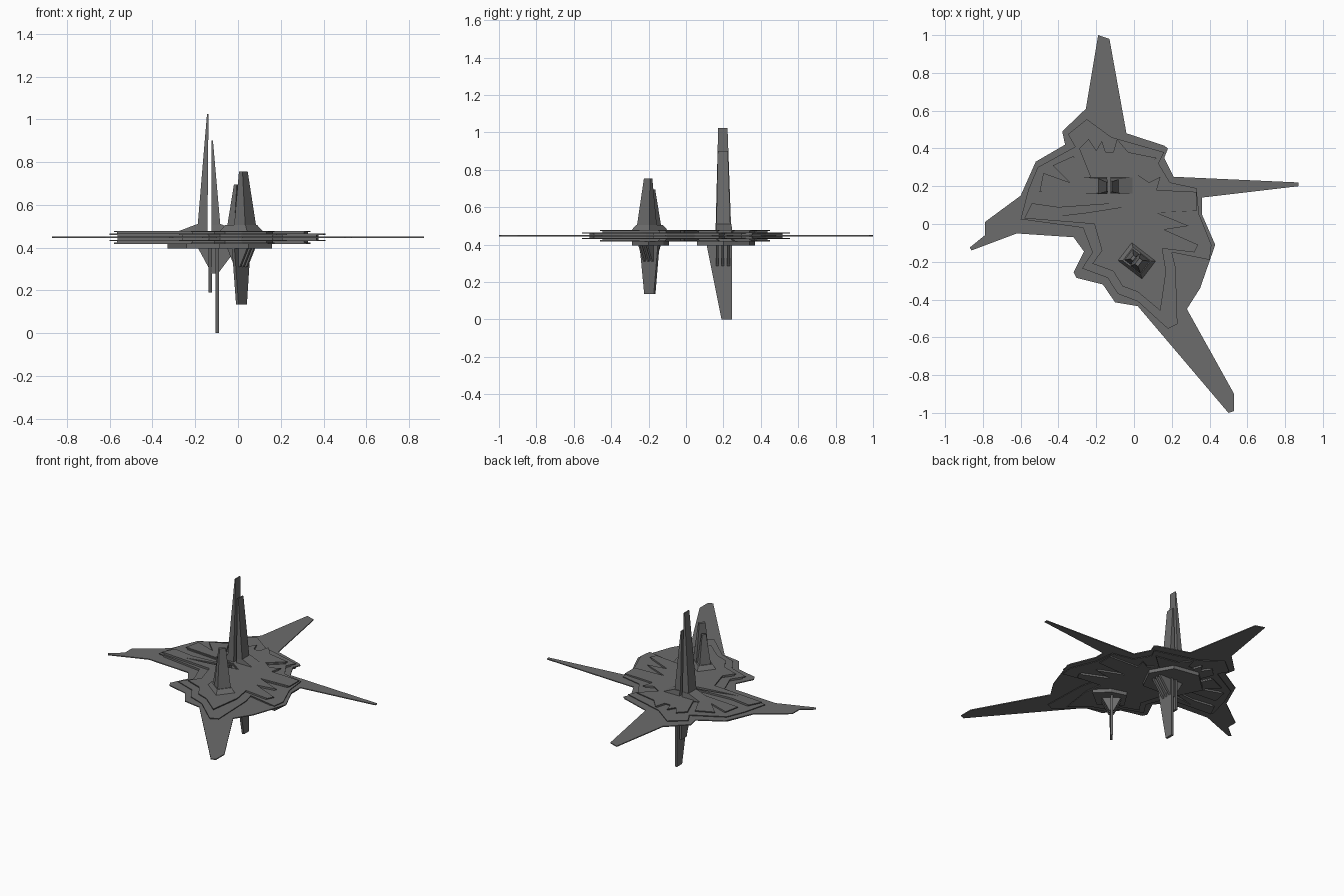
import bpy, bmesh, math
from mathutils import Matrix, Vector

if "Cube" in bpy.data.objects:
    bpy.data.objects.remove(bpy.data.objects["Cube"])

grey = bpy.data.materials.new("dark grey metal")
grey.diffuse_color = (0.15, 0.15, 0.15, 1)
grey.use_nodes = True
grey.node_tree.nodes["Principled BSDF"].inputs["Base Color"].default_value = grey.diffuse_color
MID = 0.448  # height of the central sheet


def finish(name, bm, matrix=None):
    if matrix:
        bm.transform(matrix)
    bmesh.ops.recalc_face_normals(bm, faces=bm.faces)
    me = bpy.data.meshes.new(name)
    bm.to_mesh(me)
    bm.free()
    me.materials.append(grey)
    ob = bpy.data.objects.new(name, me)
    bpy.context.collection.objects.link(ob)
    return ob


def slab(name, pts, z0, z1, shrink=1.0, centre=(-0.08, 0.0)):
    """Flat plate from an outline seen from above."""
    cx, cy = centre
    bm = bmesh.new()
    f = bm.faces.new([bm.verts.new((cx + (x - cx) * shrink, cy + (y - cy) * shrink, z0))
                      for x, y in pts])
    up = bmesh.ops.extrude_face_region(bm, geom=[f])["geom"]
    bmesh.ops.translate(bm, vec=(0, 0, z1 - z0),
                        verts=[v for v in up if isinstance(v, bmesh.types.BMVert)])
    return finish(name, bm)


def upright(name, profile, axis, pos, thick, matrix):
    """Vertical plate: profile is (along, z), thickness across the other axis."""
    bm = bmesh.new()
    sides = []
    for s in (-0.5, 0.5):
        o = pos + s * thick
        sides.append([bm.verts.new((a, o, z) if axis == "x" else (o, a, z)) for a, z in profile])
    bm.faces.new(sides[0])
    bm.faces.new(sides[1][::-1])
    n = len(profile)
    for i in range(n):
        j = (i + 1) % n
        bm.faces.new((sides[0][i], sides[0][j], sides[1][j], sides[1][i]))
    return finish(name, bm, matrix)


def frustum(name, low, high, matrix):
    """Tapered block between two rectangles (x0, x1, y0, y1, z)."""
    bm = bmesh.new()
    rings = [[bm.verts.new(p) for p in ((a, c, z), (b, c, z), (b, d, z), (a, d, z))]
             for a, b, c, d, z in (low, high)]
    bm.faces.new(rings[0])
    bm.faces.new(rings[1])
    for i in range(4):
        j = (i + 1) % 4
        bm.faces.new((rings[0][i], rings[0][j], rings[1][j], rings[1][i]))
    return finish(name, bm, matrix)


# Central thin sheet with the four long points
sheet = [(-.19, 1), (-.13, .98), (-.04, .48), (.16, .415), (.18, .4), (.16, .35), (.21, .25),
         (.87, .22), (.87, .2), (.36, .14), (.36, .05), (.43, -.11), (.35, -.34), (.28, -.45),
         (.53, -.9), (.53, -.99), (.5, -1), (.02, -.435), (-.1, -.415), (-.165, -.32),
         (-.305, -.285), (-.32, -.255), (-.265, -.145), (-.32, -.07), (-.62, -.05),
         (-.86, -.14), (-.87, -.125), (-.79, -.06), (-.79, .01), (-.6, .15), (-.52, .33),
         (-.365, .42), (-.38, .49), (-.255, .61)]
slab("central_sheet", sheet, MID - .003, MID + .003)

# Hull layers, mirrored above and below the sheet
hull = [(-.25, .555), (-.12, .46), (.16, .38), (.13, .32), (.19, .22), (.33, .19), (.345, .05),
        (.41, -.11), (.4, -.19), (.2, -.15), (.22, -.23), (.23, -.53), (.18, -.555), (.02, -.41),
        (-.085, -.37), (-.14, -.285), (-.275, -.235), (-.22, -.15), (-.27, -.02), (-.6, .025),
        (-.56, .18), (-.51, .3), (-.31, .41), (-.35, .475)]
deck = [(-.24, .45), (-.2, .39), (-.17, .44), (-.15, .38), (-.11, .38), (-.09, .45), (-.03, .38),
        (.12, .35), (.02, .26), (.08, .22), (.14, .25), (.12, .18), (.33, .17), (.33, .07),
        (.12, .06), (.29, -.01), (.16, -.03), (.34, -.11), (.32, -.15), (.15, -.13), (.17, -.25),
        (.14, -.46), (.02, -.36), (-.06, -.33), (-.11, -.25), (-.22, -.21), (-.17, -.14),
        (-.21, 0), (-.58, .03), (-.54, .11), (-.4, .09), (-.12, .11), (-.42, .04), (-.25, .06),
        (-.06, .09), (-.13, .14), (-.5, .17), (-.48, .27), (-.34, .22), (-.43, .31),
        (-.32, .36), (-.26, .24), (-.23, .25), (-.29, .4)]
for side, s in (("upper", 1), ("lower", -1)):
    slab(side + "_hull_core", hull, MID, MID + s * .012, .93)
    slab(side + "_hull_plate", hull, MID + s * .012, MID + s * .017)
    slab(side + "_deck_core", deck, MID + s * .017, MID + s * .024, .97)
    slab(side + "_deck_plate", deck, MID + s * .024, MID + s * .03)

# Extra plates on the underside carrying the lower fins
slab("lower_rear_pad", [(-.33, .25), (-.2, .37), (-.03, .34), (.05, .2), (-.02, .06), (-.24, .07)],
     .395, .42)
slab("lower_front_pad", [(-.09, -.2), (-.02, -.09), (.08, -.12), (.16, -.2), (.05, -.29)],
     .395, .42)

# Rear tower (axis aligned): flared foot and two tall fins
rear = Matrix.Translation((-.133, .2, 0))
frustum("rear_tower_foot_left", (-.15, -.01, -.04, .047, .475), (-.058, -.01, -.037, .043, .51), rear)
frustum("rear_tower_foot_right", (.008, .133, -.04, .047, .475), (.008, .053, -.037, .043, .51), rear)
frustum("rear_tower_tall_fin", (-.058, -.01, -.042, .042, .475), (-.012, -.005, -.028, .022, 1.025), rear)
frustum("rear_tower_short_fin", (.008, .053, -.038, .038, .475), (.008, .016, -.03, .024, .9), rear)
# Rear lower fins and ribs
upright("rear_keel_long", [(-.09, .4), (.045, .4), (.045, 0), (-.01, 0)], "y", .036, .015, rear)
upright("rear_keel_short", [(-.075, .4), (.045, .4), (.045, .19), (-.01, .19)], "y", .003, .015, rear)
for i in range(3):
    upright("rear_keel_rib_%d" % (i + 1), [(-.055, .4), (.01, .28), (.04, .28), (.13, .4)],
            "x", -.033 + i * .03, .014, rear)

# Front tower, turned to the diagonal
front = Matrix.Translation((.015, -.195, 0)) @ Matrix.Rotation(math.radians(-37.5), 4, "Z")
frustum("front_tower_foot", (-.082, .082, -.061, .061, .475), (-.06, .06, -.045, .045, .505), front)
frustum("front_tower_tall_fin", (-.01, .056, -.042, .042, .5), (.002, .023, -.02, .02, .755), front)
frustum("front_tower_short_fin", (-.055, -.013, -.036, .036, .5), (-.033, -.016, -.013, .013, .695), front)
# Front lower fin and ribs
upright("front_keel", [(-.062, .4), (.062, .4), (.034, .135), (-.03, .135)], "y", 0, .015, front)
for i in range(3):
    upright("front_keel_rib_%d" % (i + 1), [(-.06, .4), (-.015, .31), (.015, .31), (.06, .4)],
            "x", -.026 + i * .026, .011, front)
